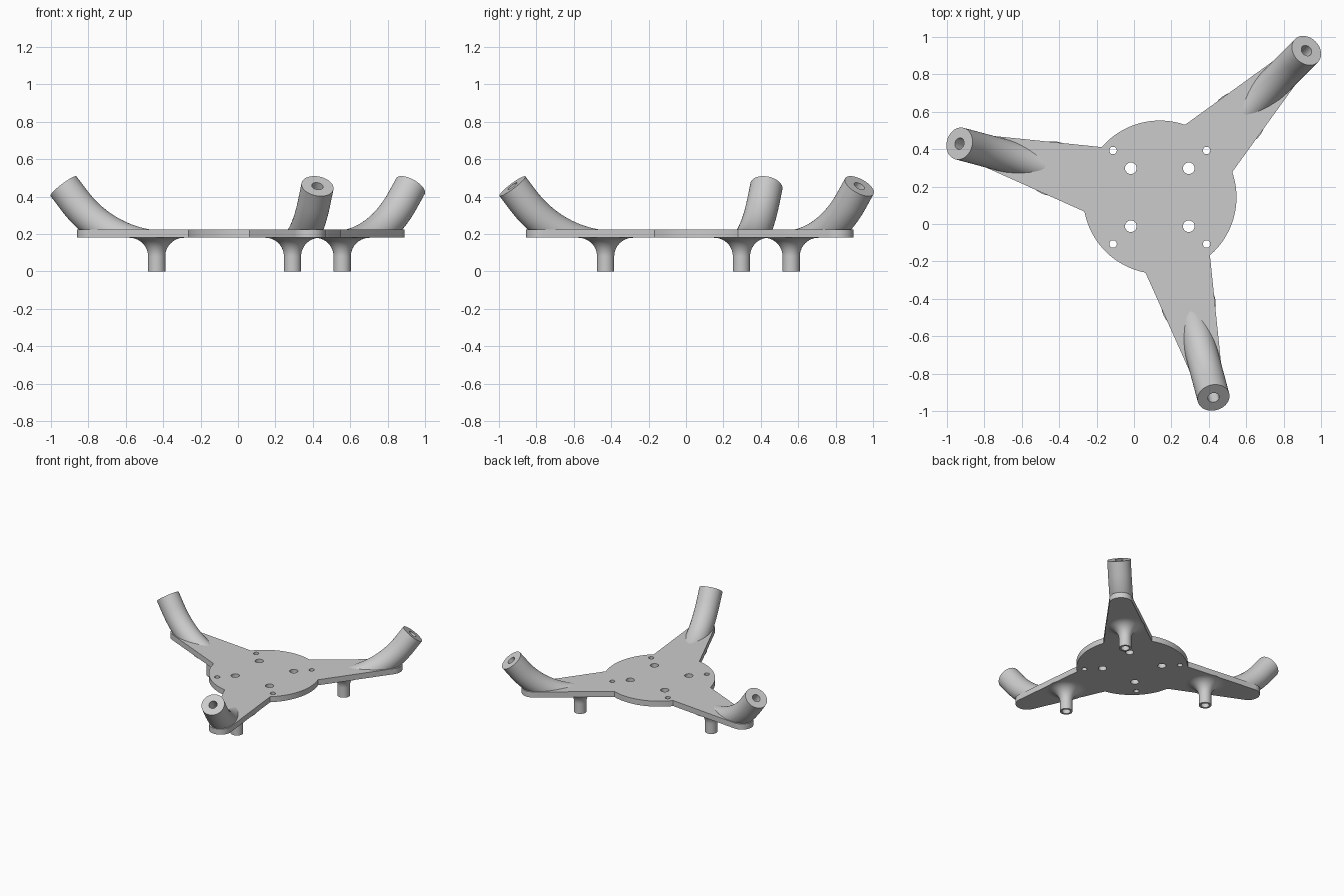
import bpy, bmesh
from math import sin, cos, tan, pi, radians, atan2, sqrt
from mathutils import Vector

cube = bpy.data.objects.get("Cube")
if cube:
    bpy.data.objects.remove(cube, do_unlink=True)

CX, CY = 0.138, 0.143            # hub centre
HUB_R = 0.41
Z_LOW, Z_TOP = 0.18, 0.225       # plate faces
ARMS = {"right": 165, "front": 285, "back_left": 45}
FOOT_AT, CAP_AT, CAP_R = 0.593, 0.945, 0.085
TUBE_R, BORE_R = 0.087, 0.031

grey = bpy.data.materials.new("plain grey")
grey.use_nodes = True
colour = (0.6, 0.6, 0.6, 1)
grey.diffuse_color = colour
grey.node_tree.nodes["Principled BSDF"].inputs["Base Color"].default_value = colour


def finish(name, bm, angle=0.0, loc=(CX, CY, 0)):
    bmesh.ops.recalc_face_normals(bm, faces=bm.faces)
    mesh = bpy.data.meshes.new(name)
    bm.to_mesh(mesh)
    bm.free()
    mesh.materials.append(grey)
    ob = bpy.data.objects.new(name, mesh)
    ob.location = loc
    ob.rotation_euler.z = angle
    bpy.context.collection.objects.link(ob)
    bpy.ops.object.select_all(action='DESELECT')
    ob.select_set(True)
    bpy.context.view_layer.objects.active = ob
    bpy.ops.object.shade_smooth_by_angle(angle=radians(32))
    return ob


def arc(x, y, r, a0, a1, n):
    return [(x + r * cos(a0 + (a1 - a0) * i / n), y + r * sin(a0 + (a1 - a0) * i / n))
            for i in range(n + 1)]


# Plate: hub disc with three tapered, round-ended arms and bolt holes
half = atan2(0.179, 0.37)        # half angle where an arm meets the hub
taper = radians(9)
outline = []
for deg in sorted(ARMS.values()):
    a = radians(deg)
    cap = arc(CAP_AT, 0, CAP_R, -pi / 2 + taper, pi / 2 - taper, 20)
    outline += [(x * cos(a) - y * sin(a), x * sin(a) + y * cos(a)) for x, y in cap]
    outline += arc(0, 0, HUB_R, a + half, a + radians(120) - half, 32)

loops = [outline]
for offset, r in ((0.155, 0.031), (0.25, 0.02)):
    for sx in (-1, 1):
        for sy in (-1, 1):
            loops.append(arc(sx * offset, sy * offset, r, 0, 2 * pi, 24)[:-1])

bm = bmesh.new()
for loop in loops:
    vs = [bm.verts.new((x, y, Z_LOW)) for x, y in loop]
    for i, v in enumerate(vs):
        bm.edges.new((v, vs[(i + 1) % len(vs)]))
bmesh.ops.triangle_fill(bm, use_beauty=True, edges=bm.edges[:])
ext = bmesh.ops.extrude_face_region(bm, geom=bm.faces[:], use_keep_orig=True)
bmesh.ops.translate(bm, vec=(0, 0, Z_TOP - Z_LOW),
                    verts=[g for g in ext["geom"] if isinstance(g, bmesh.types.BMVert)])
finish("plate", bm)


def make_foot(name, angle):
    # Hollow peg flaring into the underside of the plate
    profile = [(0, 0.19), (BORE_R, 0.19), (BORE_R, 0), (0.046, 0)]
    profile += arc(0.146, 0.08, 0.1, pi, pi / 2, 14)
    bm = bmesh.new()
    vs = [bm.verts.new((r, 0, z)) for r, z in profile]
    edges = [bm.edges.new(p) for p in zip(vs, vs[1:])]
    bmesh.ops.spin(bm, geom=vs + edges, cent=(0, 0, 0), axis=(0, 0, 1),
                   angle=2 * pi, steps=40)
    bmesh.ops.remove_doubles(bm, verts=bm.verts, dist=0.0001)
    finish(name, bm, angle, (CX + FOOT_AT * cos(angle), CY + FOOT_AT * sin(angle), 0))


def make_tube(name, angle):
    # Curved tube with a bore, rising out of the arm and cut off inside the plate
    end = radians(52)
    tip = Vector((1.109, 0, 0.456))
    along = Vector((cos(end), 0, sin(end)))
    bend = tip - along * 0.1
    R = 0.642
    path = []
    for i in range(25):
        a = end * i / 24
        path.append((Vector((bend.x + R * (sin(a) - sin(end)), 0,
                             bend.z - R * (cos(a) - cos(end)))), a))
    path.append((tip, end))
    n = 40
    bm = bmesh.new()
    walls = []
    for r in (TUBE_R, BORE_R):
        rings = []
        for p, a in path:
            up = Vector((-sin(a), 0, cos(a)))
            rings.append([bm.verts.new(p + up * (r * cos(2 * pi * k / n))
                          + Vector((0, r * sin(2 * pi * k / n), 0))) for k in range(n)])
        walls.append(rings)
    outer, inner = walls
    strips = list(zip(outer, outer[1:])) + list(zip(inner, inner[1:]))
    strips += [(outer[-1], inner[-1]), (outer[0], inner[0])]
    for ra, rb in strips:
        for k in range(n):
            j = (k + 1) % n
            bm.faces.new((ra[k], ra[j], rb[j], rb[k]))
    bmesh.ops.recalc_face_normals(bm, faces=bm.faces)
    bmesh.ops.bisect_plane(bm, geom=bm.verts[:] + bm.edges[:] + bm.faces[:],
                           plane_co=(0, 0, 0.215), plane_no=(0, 0, 1), clear_inner=True)
    finish(name, bm, angle)


for label, deg in ARMS.items():
    make_foot(label + "_foot", radians(deg))
    make_tube(label + "_tube", radians(deg))
